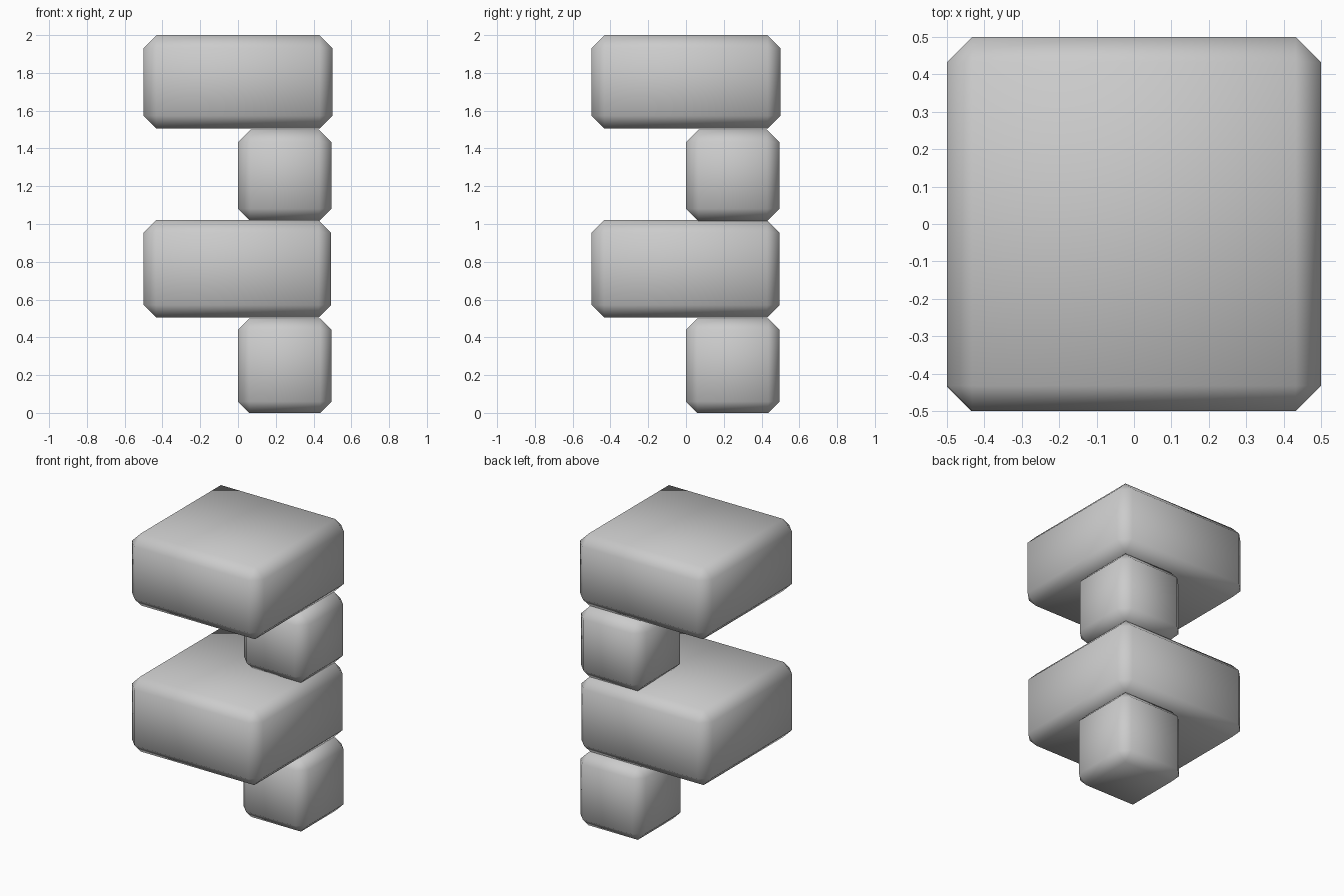
import bpy
import bmesh

if "Cube" in bpy.data.objects:
    bpy.data.objects.remove(bpy.data.objects["Cube"])


def block(name, lo, hi, bevel):
    """Box between two corners with a single soft-shaded chamfer."""
    bm = bmesh.new()
    bmesh.ops.create_cube(bm, size=1)
    for v in bm.verts:
        v.co = [lo[i] + (v.co[i] + 0.5) * (hi[i] - lo[i]) for i in range(3)]
    bmesh.ops.bevel(bm, geom=bm.edges[:], offset=bevel, offset_type='OFFSET',
                    segments=1, profile=0.5, affect='EDGES')
    bmesh.ops.recalc_face_normals(bm, faces=bm.faces[:])
    for f in bm.faces:
        f.smooth = True
    mesh = bpy.data.meshes.new(name)
    bm.to_mesh(mesh)
    bm.free()
    obj = bpy.data.objects.new(name, mesh)
    bpy.context.collection.objects.link(obj)
    return obj


# Small corner blocks alternating with wide slabs
block("lower_corner_block", (0, 0, 0), (0.495, 0.495, 0.50), 0.06)
block("lower_slab", (-0.5, -0.5, 0.505), (0.493, 0.495, 1.02), 0.066)
block("upper_corner_block", (0, 0, 1.015), (0.495, 0.495, 1.50), 0.066)
block("upper_slab", (-0.5, -0.5, 1.505), (0.5, 0.5, 2.0), 0.068)
